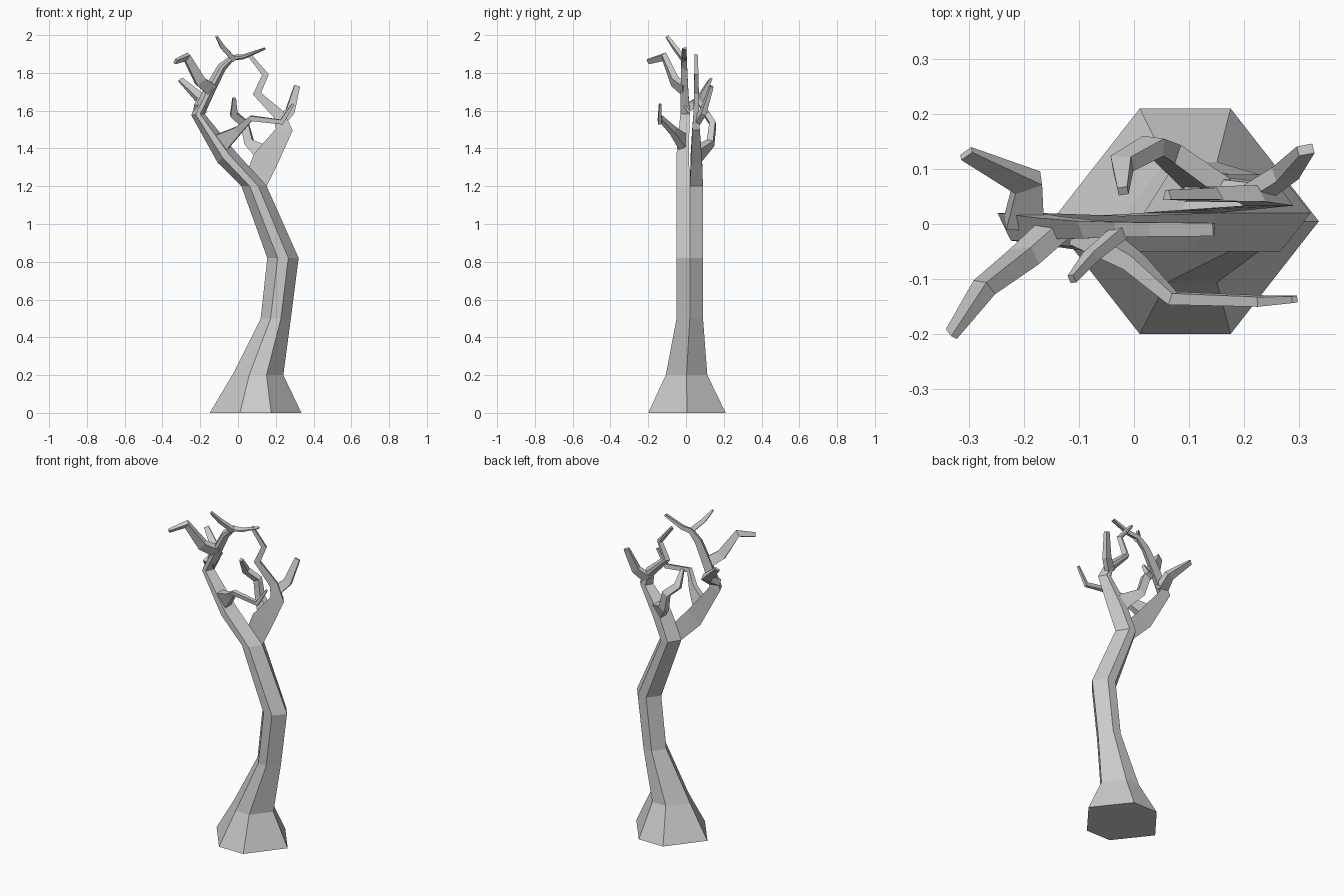
import bpy, bmesh
from mathutils import Vector

bark = bpy.data.materials.new("grey_bark")
bark.diffuse_color = (0.6, 0.6, 0.6, 1)

# Cross-sections: full hexagon for the trunk, half hexagons for its two limbs, square for twigs
HEX = [(-1, 0), (-.34, -1), (.34, -1), (1, 0), (.34, 1), (-.34, 1)]
FRONT_HALF = [(-1, 1), (-.34, -1), (.34, -1), (1, 1)]
BACK_HALF = [(-1, -1), (1, -1), (.34, 1), (-.34, 1)]
SQUARE = [(-1, -1), (1, -1), (1, 1), (-1, 1)]


def limb(name, section, path, level=0):
    """Loft a section along (x, y, z, half width, half depth); first `level` rings lie flat."""
    bm = bmesh.new()
    pts = [Vector(p[:3]) for p in path]
    rings, u = [], None
    for i, p in enumerate(pts):
        t = Vector((0, 0, 0))
        if i > 0:
            t += (p - pts[i - 1]).normalized()
        if i < len(pts) - 1:
            t += (pts[i + 1] - p).normalized()
        t = Vector((0, 0, 1)) if i < level else t.normalized()
        if u is None:
            u = Vector((0, 1, 0)).cross(t)
        u = (u - t * u.dot(t)).normalized()
        v = t.cross(u)
        w, d = path[i][3:]
        rings.append([bm.verts.new(p + u * a * w + v * b * d) for a, b in section])
    n = len(section)
    for lo, hi in zip(rings, rings[1:]):
        for k in range(n):
            bm.faces.new((lo[k], lo[(k + 1) % n], hi[(k + 1) % n], hi[k]))
    bm.faces.new(rings[0][::-1])
    bm.faces.new(rings[-1])
    bmesh.ops.recalc_face_normals(bm, faces=bm.faces)
    me = bpy.data.meshes.new(name)
    bm.to_mesh(me)
    bm.free()
    me.materials.append(bark)
    bpy.context.collection.objects.link(bpy.data.objects.new(name, me))


# Trunk with flared foot
limb("trunk", HEX, [
    (.093, .005, 0, .243, .205), (.105, .003, .2, .135, .11), (.2, .02, .5, .08, .07),
    (.238, .02, .82, .083, .07), (.085, .02, 1.2, .067, .07)], level=5)

# Two main limbs, each continuing one half of the trunk
limb("left_limb", FRONT_HALF, [
    (.085, -.015, 1.2, .067, .035), (-.065, -.018, 1.36, .055, .032),
    (-.212, -.005, 1.58, .036, .025), (-.15, -.008, 1.71, .03, .02),
    (-.085, -.01, 1.83, .024, .016), (-.03, -.01, 1.88, .016, .014),
    (.03, -.01, 1.885, .013, .013), (.145, -.01, 1.93, .006, .012)], level=1)
limb("right_limb", BACK_HALF, [
    (.085, .055, 1.2, .067, .035), (.145, .055, 1.34, .068, .03),
    (.245, .053, 1.5, .045, .02), (.215, .055, 1.58, .03, .015),
    (.1, .055, 1.69, .022, .013), (.145, .055, 1.79, .018, .011),
    (.06, .053, 1.895, .01, .009)], level=1)

# Twigs
limb("crown_twig", SQUARE, [
    (-.02, -.01, 1.87, .014, .012), (-.08, -.06, 1.935, .012, .01),
    (-.113, -.1, 1.992, .006, .008)])
limb("front_left_twig", SQUARE, [
    (-.14, -.005, 1.71, .032, .018), (-.2, -.06, 1.755, .028, .018),
    (-.272, -.115, 1.885, .02, .015), (-.332, -.2, 1.86, .013, .007)])
limb("back_left_twig", SQUARE, [
    (-.2, .0, 1.61, .035, .02), (-.193, .075, 1.66, .026, .018),
    (-.305, .128, 1.765, .014, .006)])
limb("front_twig", SQUARE, [
    (-.09, -.015, 1.43, .05, .02), (0, -.07, 1.495, .022, .015),
    (.07, -.135, 1.56, .014, .011), (.23, -.14, 1.54, .014, .009),
    (.292, -.137, 1.635, .006, .006)])
limb("right_twig", SQUARE, [
    (.22, .055, 1.54, .03, .014), (.275, .092, 1.595, .024, .014),
    (.312, .135, 1.73, .015, .009)])
limb("middle_twig", SQUARE, [
    (.14, .065, 1.37, .045, .02), (.06, .13, 1.43, .024, .018),
    (.035, .142, 1.53, .022, .016), (-.022, .11, 1.58, .02, .015),
    (-.02, .06, 1.665, .009, .008)])
